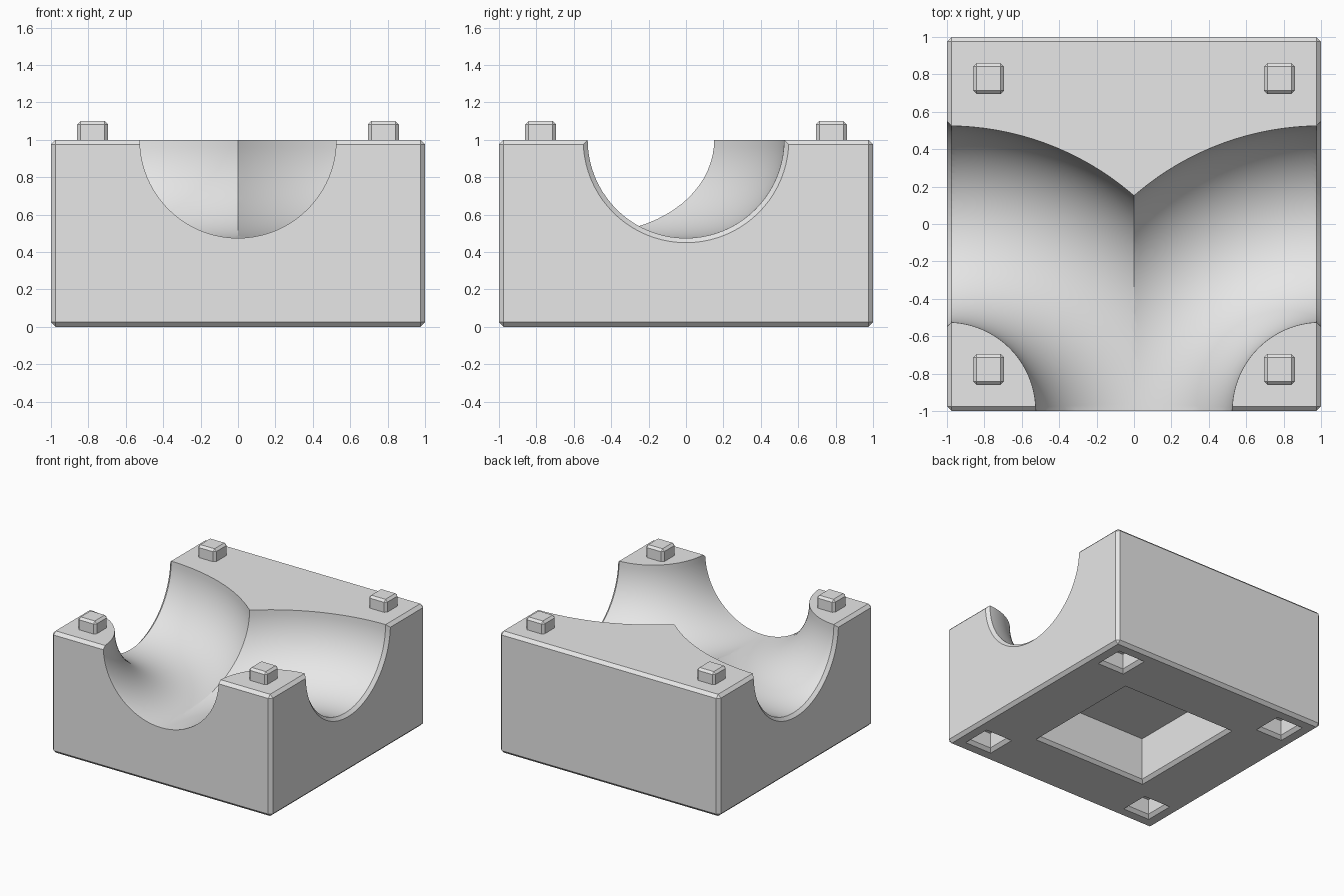
import bpy
import bmesh
import math
from mathutils import Matrix

CHAMFER = 0.025
CHANNEL = 0.525   # channel radius
PEG = 0.777       # peg and socket offset from the centre

if "Cube" in bpy.data.objects:
    bpy.data.objects.remove(bpy.data.objects["Cube"], do_unlink=True)

grey = bpy.data.materials.new("light_grey")
grey.use_nodes = True
grey.diffuse_color = (0.8, 0.8, 0.8, 1)
grey.node_tree.nodes["Principled BSDF"].inputs["Base Color"].default_value = (0.8, 0.8, 0.8, 1)


def add_object(name, bm):
    bmesh.ops.recalc_face_normals(bm, faces=bm.faces)
    mesh = bpy.data.meshes.new(name)
    bm.to_mesh(mesh)
    bm.free()
    mesh.materials.append(grey)
    obj = bpy.data.objects.new(name, mesh)
    bpy.context.collection.objects.link(obj)
    return obj


def chamfered_box(name, centre, size, width):
    bm = bmesh.new()
    place = Matrix.Translation(centre) @ Matrix.Diagonal((*size, 1))
    bmesh.ops.create_cube(bm, size=1, matrix=place)
    bmesh.ops.bevel(bm, geom=bm.edges[:], offset=width, segments=1, affect='EDGES')
    return add_object(name, bm)


def select_only(obj):
    bpy.ops.object.select_all(action='DESELECT')
    obj.select_set(True)
    bpy.context.view_layer.objects.active = obj


def cut(target, cutter):
    cutter.hide_render = True
    mod = target.modifiers.new("cut", 'BOOLEAN')
    mod.operation = 'DIFFERENCE'
    mod.solver = 'EXACT'
    mod.object = cutter
    select_only(target)
    bpy.ops.object.modifier_apply(modifier=mod.name)
    bpy.data.objects.remove(cutter, do_unlink=True)


def pocket_cutter(x, y, half, depth):
    # Square pocket with a chamfered mouth, lofted from square rings
    bm = bmesh.new()
    rings = []
    for h, z in ((half + 2 * CHAMFER, -CHAMFER), (half, CHAMFER), (half, depth)):
        rings.append([bm.verts.new((x + sx * h, y + sy * h, z))
                      for sx, sy in ((-1, -1), (1, -1), (1, 1), (-1, 1))])
    for low, high in zip(rings, rings[1:]):
        for i in range(4):
            j = (i + 1) % 4
            bm.faces.new((low[i], low[j], high[j], high[i]))
    bm.faces.new(rings[0])
    bm.faces.new(rings[-1])
    return add_object("pocket_cutter", bm)


# Block
block = chamfered_box("channel_block", (0, 0, 0.5), (2, 2, 1), CHAMFER)

# Curved channel turning from the left side to the front
bpy.ops.mesh.primitive_torus_add(
    location=(1, -1, 1), major_segments=144, minor_segments=80,
    major_radius=1, minor_radius=CHANNEL)
channel = bpy.context.object
channel.data.materials.append(grey)
cut(block, channel)

# Chamfered rim where the channel leaves the side
bm = bmesh.new()
bmesh.ops.create_cone(
    bm, cap_ends=True, segments=80, depth=0.1,
    radius1=CHANNEL - CHAMFER, radius2=CHANNEL + 3 * CHAMFER,
    matrix=Matrix.Translation((1, 0, 1)) @ Matrix.Rotation(math.pi / 2, 4, 'Y'))
cut(block, add_object("rim_cutter", bm))

# Underside recess and peg sockets
cut(block, pocket_cutter(0, 0, 0.5, 0.375))
for y in (-PEG, PEG):
    cut(block, pocket_cutter(PEG, y, 0.098, 0.15))

# Keep the left half and mirror it
bm = bmesh.new()
bm.from_mesh(block.data)
bmesh.ops.bisect_plane(bm, geom=bm.verts[:] + bm.edges[:] + bm.faces[:],
                       plane_co=(0, 0, 0), plane_no=(1, 0, 0), clear_inner=True)
bm.to_mesh(block.data)
bm.free()
mirror = block.modifiers.new("mirror", 'MIRROR')
select_only(block)
bpy.ops.object.modifier_apply(modifier=mirror.name)
bpy.ops.object.shade_smooth_by_angle(angle=math.radians(25))

# Stacking pegs
for x_name, x in (("right", -PEG), ("left", PEG)):
    for y_name, y in (("front", -PEG), ("back", PEG)):
        chamfered_box(f"peg_{y_name}_{x_name}", (x, y, 1.025), (0.165, 0.165, 0.15), 0.018)
